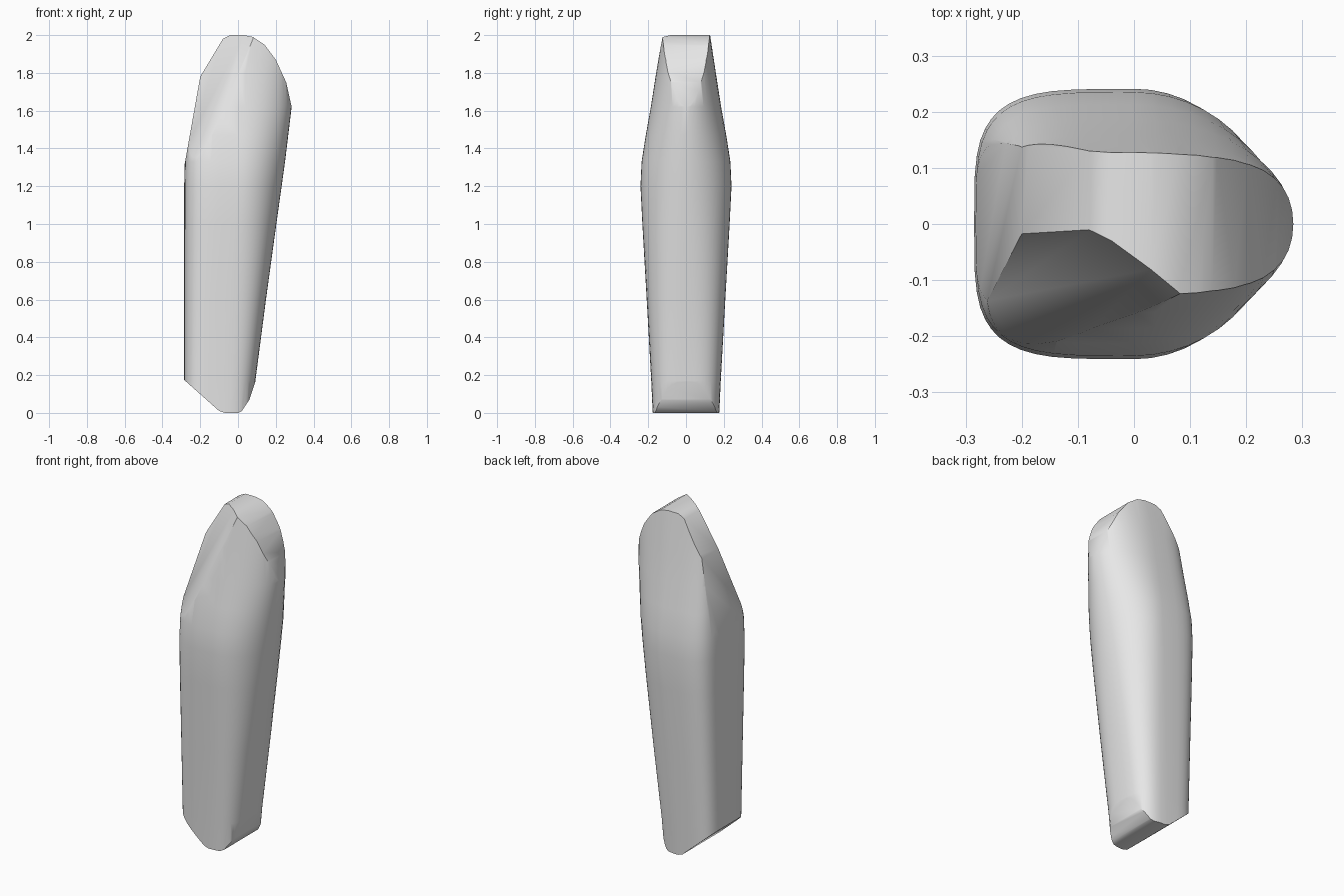
import bpy, bmesh, math
from mathutils import Vector

old = bpy.data.objects.get("Cube")
if old:
    bpy.data.objects.remove(old, do_unlink=True)

grey = bpy.data.materials.new("plain_grey")
grey.use_nodes = True
colour = (0.8, 0.8, 0.8, 1)
grey.diffuse_color = colour
grey.node_tree.nodes["Principled BSDF"].inputs["Base Color"].default_value = colour

SIDES = 48

# Cross-sections: height, left x, widest x, right x, half depth, right roundness
SECTIONS = [
    (-0.05, -0.285, -0.09, 0.075, 0.174, 3.0),
    (0.17, -0.285, -0.08, 0.092, 0.184, 3.0),
    (0.6, -0.285, -0.05, 0.148, 0.208, 2.6),
    (1.0, -0.285, -0.02, 0.203, 0.231, 2.2),
    (1.2, -0.285, 0.0, 0.231, 0.241, 2.0),
    (1.33, -0.282, 0.0, 0.249, 0.235, 2.0),
    (1.47, -0.27, 0.0, 0.266, 0.213, 2.0),
    (1.62, -0.255, 0.0, 0.284, 0.186, 2.0),
    (1.8, -0.24, 0.0, 0.29, 0.158, 2.0),
    (2.05, -0.23, 0.0, 0.3, 0.12, 2.0),
]


def section_ring(bm, z, left, mid, right, depth, roundness):
    """Squarish on the left half, rounded on the right half."""
    ring = []
    for i in range(SIDES):
        a = math.tau * i / SIDES
        c, s = math.cos(a), math.sin(a)
        power = 2 / (roundness if c > 0 else 4)
        reach = right - mid if c > 0 else mid - left
        x = mid + math.copysign(abs(c) ** power, c) * reach
        y = math.copysign(abs(s) ** power, s) * depth
        ring.append(bm.verts.new((x, y, z)))
    return ring


def slice_off(bm, point, normal):
    """Remove everything beyond a plane and close the cut."""
    bmesh.ops.bisect_plane(
        bm, geom=bm.verts[:] + bm.edges[:] + bm.faces[:], dist=1e-5,
        plane_co=point, plane_no=normal.normalized(), clear_outer=True)
    rim = [e for e in bm.edges if e.is_boundary]
    if rim:
        bmesh.ops.holes_fill(bm, edges=rim, sides=0)


# Lofted body
bm = bmesh.new()
rings = [section_ring(bm, *s) for s in SECTIONS]
for low, high in zip(rings, rings[1:]):
    for i in range(SIDES):
        j = (i + 1) % SIDES
        bm.faces.new((low[i], low[j], high[j], high[i]))
bm.faces.new(rings[0][::-1])
bm.faces.new(rings[-1])

# Slanted facet on the upper front
a, b, c = Vector((-0.19, -0.02, 1.79)), Vector((-0.06, -0.02, 1.99)), Vector((0.07, -0.11, 2.0))
slice_off(bm, a, (c - a).cross(b - a))

# Bottom and top outlines, cut straight through from front to back
BOTTOM = [(-0.28, 0.17), (-0.1, 0.01), (-0.07, 0), (0, 0),
          (0.02, 0.01), (0.06, 0.07), (0.09, 0.16)]
TOP = [(0.284, 1.62), (0.255, 1.75), (0.2, 1.87), (0.14, 1.95), (0.08, 1.99),
       (0.03, 2), (-0.04, 2), (-0.08, 1.98), (-0.2, 1.78), (-0.28, 1.33)]
for outline in (BOTTOM, TOP):
    for (x0, z0), (x1, z1) in zip(outline, outline[1:]):
        slice_off(bm, Vector((x0, 0, z0)), Vector((z1 - z0, 0, x0 - x1)))

bmesh.ops.remove_doubles(bm, verts=bm.verts[:], dist=0.0005)
bmesh.ops.recalc_face_normals(bm, faces=bm.faces[:])
mesh = bpy.data.meshes.new("tapered_body")
bm.to_mesh(mesh)
bm.free()
mesh.materials.append(grey)
body = bpy.data.objects.new("tapered_body", mesh)
bpy.context.collection.objects.link(body)

# Smooth flanks with crisp cut edges
bpy.ops.object.select_all(action="DESELECT")
bpy.context.view_layer.objects.active = body
body.select_set(True)
bpy.ops.object.shade_smooth_by_angle(angle=math.radians(42))
